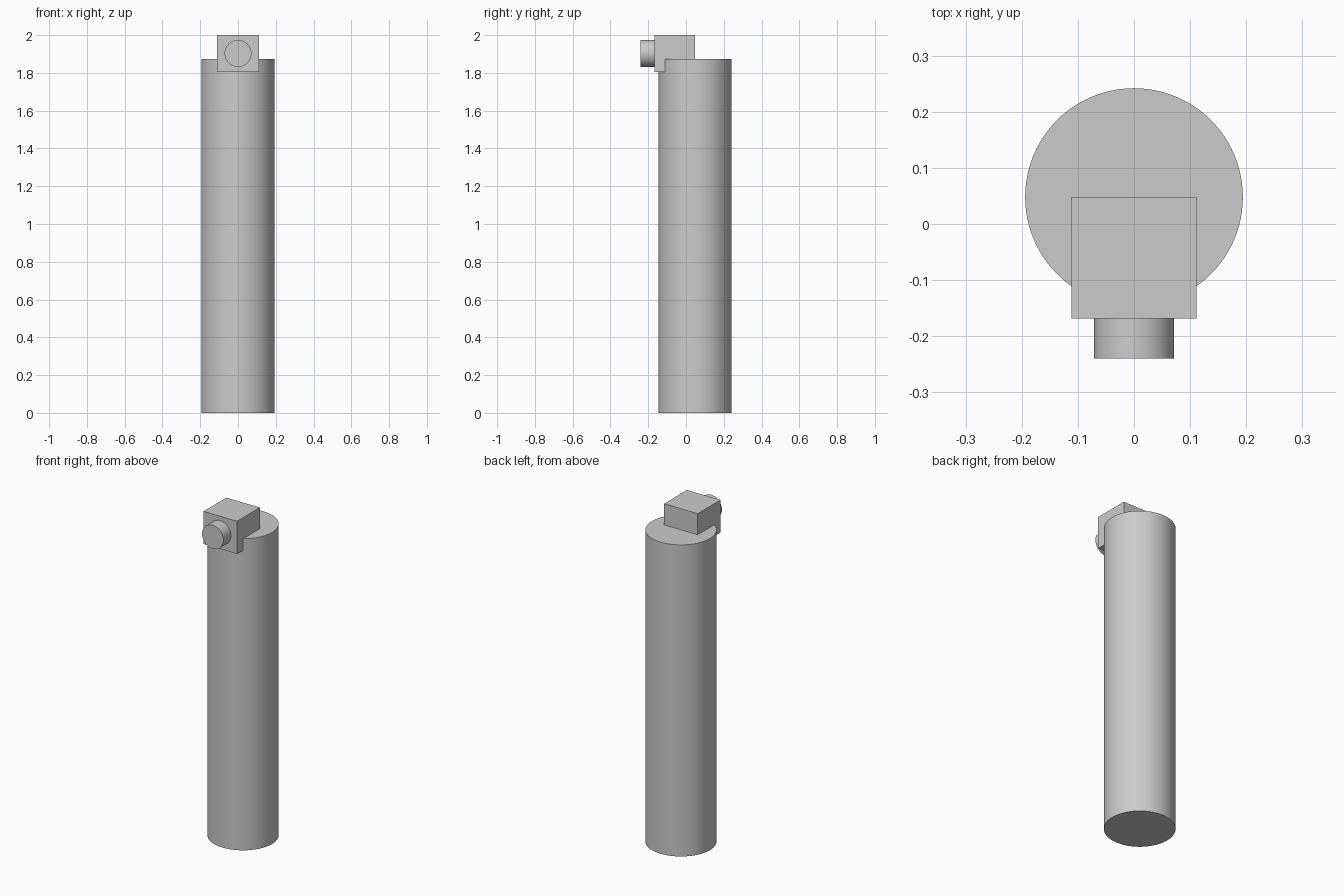
import bpy
import math

cube = bpy.data.objects.get("Cube")
if cube:
    bpy.data.objects.remove(cube, do_unlink=True)

grey = bpy.data.materials.new("plain grey")
grey.use_nodes = True
colour = (0.6, 0.6, 0.6, 1)
grey.diffuse_color = colour
grey.node_tree.nodes["Principled BSDF"].inputs["Base Color"].default_value = colour


def finish(name):
    obj = bpy.context.object
    obj.name = name
    obj.data.materials.append(grey)
    return obj


def cylinder(name, radius, depth, location, tilt=0):
    bpy.ops.mesh.primitive_cylinder_add(
        vertices=96, radius=radius, depth=depth, location=location, rotation=(tilt, 0, 0))
    obj = finish(name)
    bpy.ops.object.shade_smooth_by_angle(angle=math.radians(30))
    return obj


# Tall round post
POST_HEIGHT = 1.873
cylinder("post", 0.194, POST_HEIGHT, (0, 0.048, POST_HEIGHT / 2))

# Square housing set into the front of the post top
bpy.ops.mesh.primitive_cube_add(size=1, location=(0, -0.06, 1.902))
housing = finish("housing")
housing.scale = (0.223, 0.216, 0.196)
bpy.ops.object.transform_apply(location=False, rotation=False, scale=True)

# Short round barrel on the housing front, slightly sunk in
cylinder("lens_barrel", 0.071, 0.082, (0, -0.199, 1.903), math.pi / 2)
